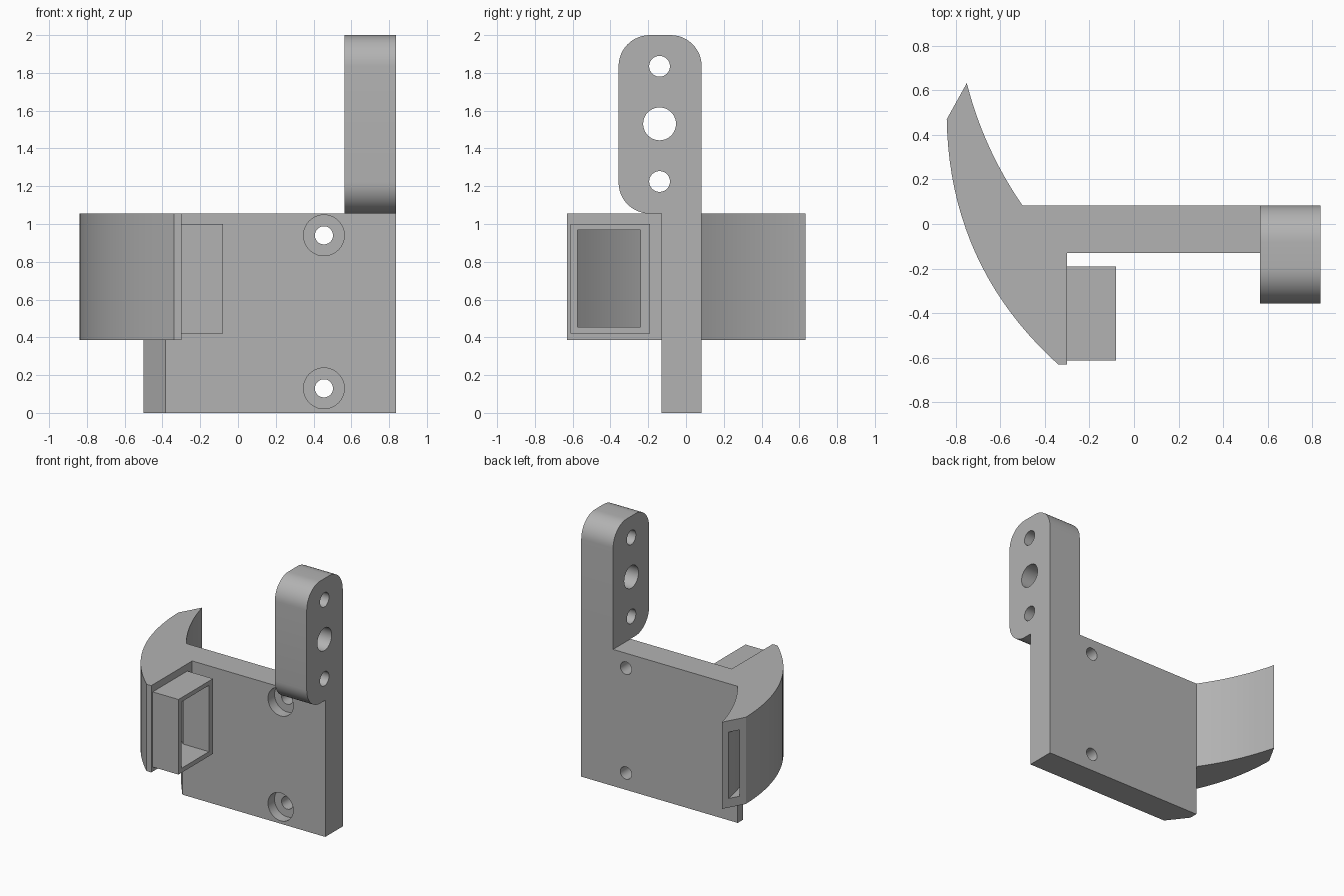
import bpy, bmesh
from math import pi, sin, cos, radians
from mathutils import Vector

cube = bpy.data.objects.get("Cube")
if cube:
    bpy.data.objects.remove(cube, do_unlink=True)

grey = bpy.data.materials.new("plain grey")
grey.use_nodes = True
grey.diffuse_color = (0.45, 0.45, 0.45, 1)
grey.node_tree.nodes["Principled BSDF"].inputs["Base Color"].default_value = grey.diffuse_color


def extrude(name, profile, axis, low, high):
    """Solid made by sweeping a 2D profile along one axis."""
    place = {"x": lambda a, b, t: (t, a, b),
             "y": lambda a, b, t: (a, t, b),
             "z": lambda a, b, t: (a, b, t)}[axis]
    bm = bmesh.new()
    bottom = [bm.verts.new(place(a, b, low)) for a, b in profile]
    top = [bm.verts.new(place(a, b, high)) for a, b in profile]
    bm.faces.new(bottom)
    bm.faces.new(top)
    n = len(profile)
    for i in range(n):
        j = (i + 1) % n
        bm.faces.new((bottom[i], bottom[j], top[j], top[i]))
    bmesh.ops.recalc_face_normals(bm, faces=bm.faces)
    mesh = bpy.data.meshes.new(name)
    bm.to_mesh(mesh)
    bm.free()
    mesh.materials.append(grey)
    obj = bpy.data.objects.new(name, mesh)
    bpy.context.collection.objects.link(obj)
    return obj


def bow(start, end, sag, steps=20):
    """Shallow curve bulging to the left of the direction of travel."""
    p, q = Vector(start), Vector(end)
    d = (q - p).normalized()
    side = Vector((-d.y, d.x))
    return [tuple(p.lerp(q, i / steps) + side * sag * 4 * i / steps * (1 - i / steps))
            for i in range(steps + 1)]


def arc(a, b, r, start, end, steps=12):
    angles = [radians(start + (end - start) * i / steps) for i in range(steps + 1)]
    return [(a + r * cos(t), b + r * sin(t)) for t in angles]


def circle(a, b, r):
    return arc(a, b, r, 0, 360, 40)[:-1]


def rectangle(a0, a1, b0, b1):
    return [(a0, b0), (a1, b0), (a1, b1), (a0, b1)]


def cut(obj, cutters):
    bpy.context.view_layer.objects.active = obj
    for cutter in cutters:
        mod = obj.modifiers.new("cut", "BOOLEAN")
        mod.operation = "DIFFERENCE"
        mod.solver = "EXACT"
        mod.object = cutter
        bpy.ops.object.modifier_apply(modifier=mod.name)


TOP = 1.055
FRONT, BACK = -0.13, 0.083

# Mounting plate with a bevelled side edge
plate = extrude("mounting_plate", [(-0.5, BACK), (-0.5, 0.02), (-0.385, FRONT),
                                   (0.837, FRONT), (0.837, BACK)], "z", 0, TOP)

# Counterbored screw holes
screws = []
for z in (0.13, 0.94):
    screws.append(extrude("screw_cutter", circle(0.455, z, 0.048), "y", -0.3, 0.3))
    screws.append(extrude("counterbore_cutter", circle(0.455, z, 0.108), "y", -0.3, -0.05))
cut(plate, screws)

# Upright arm with rounded corners and three pin holes
R = 0.165
arm_profile = ([(FRONT, TOP), (BACK, TOP)]
               + arc(BACK - R, 2 - R, R, 0, 90)
               + arc(-0.357 + R, 2 - R, R, 90, 180)
               + arc(-0.357 + R, TOP + R, R, 180, 270))
arm = extrude("upright_arm", arm_profile, "x", 0.565, 0.837)
pins = [extrude("pin_cutter", circle(-0.14, z, r), "x", 0.4, 1)
        for z, r in ((1.225, 0.055), (1.53, 0.087), (1.835, 0.055))]
cut(arm, pins)

# Curved wing
wing_profile = (bow((-0.84, 0.47), (-0.34, -0.63), -0.131)
                + [(-0.3, -0.63), (-0.3, FRONT), (-0.385, FRONT), (-0.5, 0.02)]
                + bow((-0.5, BACK), (-0.75, 0.632), 0.027))
wing = extrude("curved_wing", wing_profile, "z", 0.385, TOP)

# Square socket on the wing
socket = extrude("socket", rectangle(-0.3, -0.08, -0.612, -0.19), "z", 0.42, 1.0)

# Curved channel running through the socket and the wing
channel_profile = ([(-0.05, -0.575)]
                   + bow((-0.335, -0.575), (-0.815, 0.51), 0.125)[::1]
                   + [(-0.845, 0.59), (-0.805, 0.665)]
                   + bow((-0.775, 0.585), (-0.3, -0.24), -0.09)
                   + [(-0.05, -0.24)])
channel = extrude("channel_cutter", channel_profile, "z", 0.455, 0.967)
cut(wing, [channel])
cut(socket, [channel])

for helper in screws + pins + [channel]:
    bpy.data.objects.remove(helper, do_unlink=True)

# Smooth the curves, keep the edges sharp
bpy.ops.object.select_all(action="DESELECT")
for obj in (plate, arm, wing, socket):
    obj.select_set(True)
bpy.context.view_layer.objects.active = plate
bpy.ops.object.shade_smooth_by_angle(angle=radians(25))
